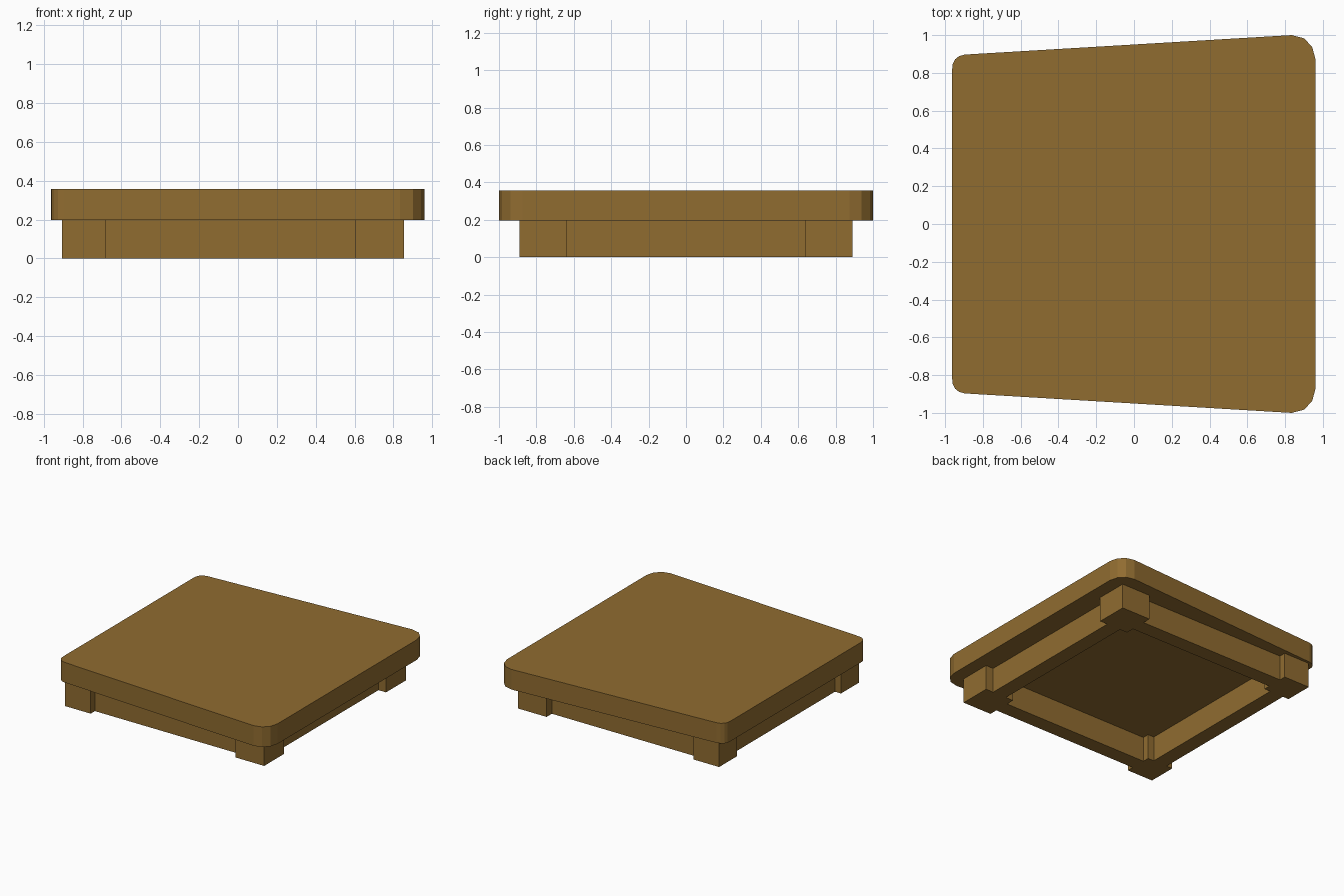
import bpy, bmesh

if "Cube" in bpy.data.objects:
    bpy.data.objects.remove(bpy.data.objects["Cube"])

wood = bpy.data.materials.new("wood")
wood.diffuse_color = (0.28, 0.15, 0.03, 1)
wood.use_nodes = True
wood.node_tree.nodes["Principled BSDF"].inputs["Base Color"].default_value = wood.diffuse_color


def make_object(name, bm):
    bmesh.ops.recalc_face_normals(bm, faces=bm.faces)
    mesh = bpy.data.meshes.new(name)
    bm.to_mesh(mesh)
    bm.free()
    mesh.materials.append(wood)
    obj = bpy.data.objects.new(name, mesh)
    bpy.context.collection.objects.link(obj)
    return obj


def prism(name, outline, z0, z1):
    """Extrude a flat outline from z0 up to z1."""
    bm = bmesh.new()
    base = bm.faces.new([bm.verts.new((x, y, z0)) for x, y in outline])
    top = bmesh.ops.extrude_face_region(bm, geom=[base], use_keep_orig=True)["geom"]
    for v in top:
        if isinstance(v, bmesh.types.BMVert):
            v.co.z = z1
    return make_object(name, bm)


def box(name, x0, x1, y0, y1, z0, z1):
    return prism(name, [(x0, y0), (x1, y0), (x1, y1), (x0, y1)], z0, z1)


FRAME_TOP, SEAT_TOP = 0.197, 0.357
LEG_Y, RAIL = 0.765, 0.06           # leg centre line, half rail thickness
WIDE_X, NARROW_X = 0.728, -0.793    # leg centres
WIDE_R, NARROW_R = 0.126, 0.113     # half leg sizes

# Tapered seat slab with rounded corners
half = [(0.96, 0.875), (0.943, 0.938), (0.9, 0.983), (0.835, 1.0),
        (-0.895, 0.897), (-0.926, 0.889), (-0.948, 0.871),
        (-0.960, 0.847), (-0.963, 0.815)]
prism("seat_slab", half + [(x, -y) for x, y in reversed(half)], FRAME_TOP, SEAT_TOP)

for side, s in (("left", -1), ("right", 1)):
    y = s * LEG_Y
    # Corner legs, larger at the wide end
    for end, x, r in (("wide", WIDE_X, WIDE_R), ("narrow", NARROW_X, NARROW_R)):
        box(f"{end}_{side}_leg", x - r, x + r, y - r, y + r, 0, FRAME_TOP)
    # Side rails between the legs
    box(f"{side}_rail", NARROW_X + NARROW_R, WIDE_X - WIDE_R,
        y - RAIL, y + RAIL, 0, FRAME_TOP)

# End rails between the legs
for end, x, r in (("wide", WIDE_X, WIDE_R), ("narrow", NARROW_X, NARROW_R)):
    box(f"{end}_end_rail", x - RAIL, x + RAIL, r - LEG_Y, LEG_Y - r, 0, FRAME_TOP)
